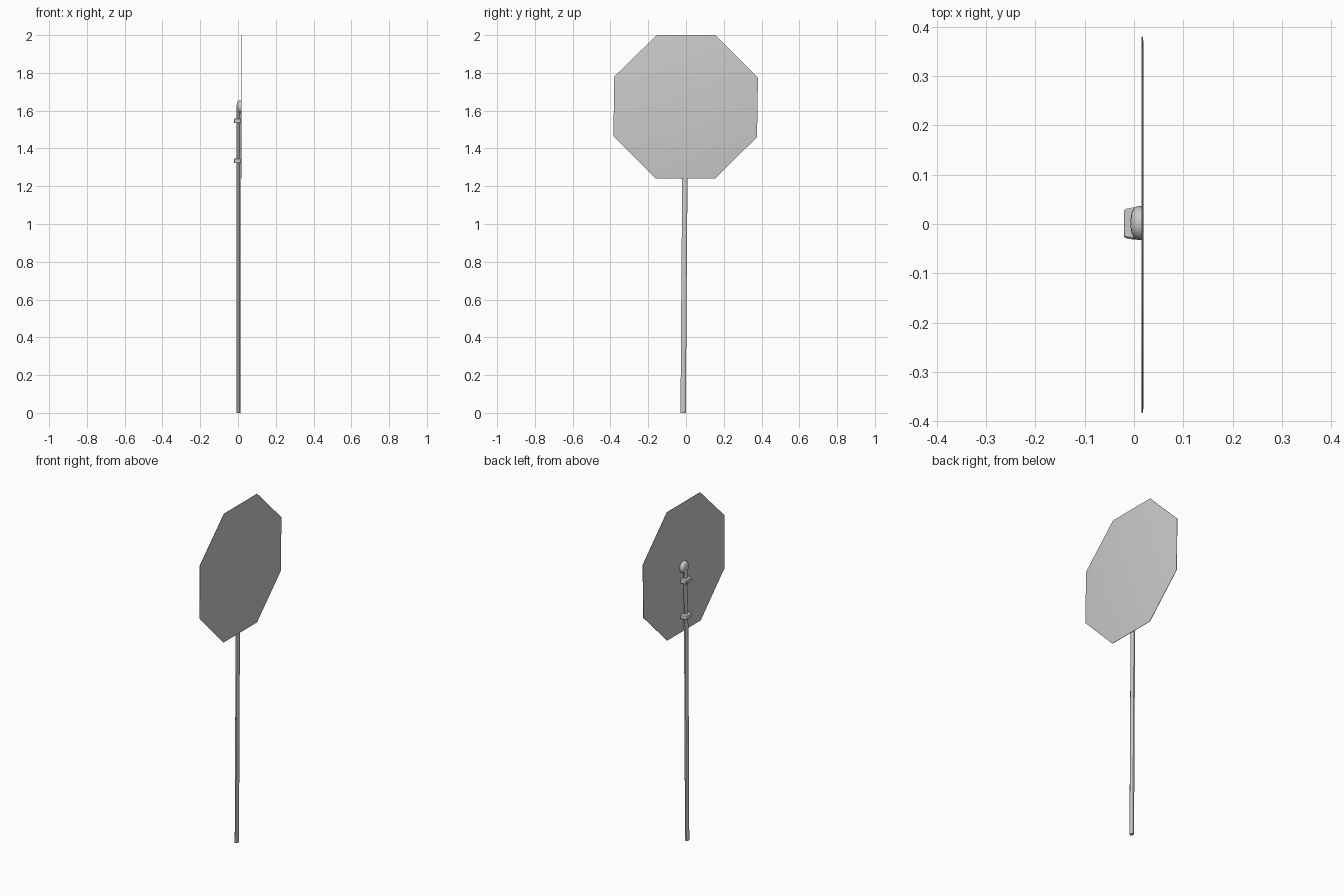
import bpy, bmesh, math
from mathutils import Vector

if "Cube" in bpy.data.objects:
    bpy.data.objects.remove(bpy.data.objects["Cube"])


def make_object(name, bm, angle=35):
    bmesh.ops.recalc_face_normals(bm, faces=bm.faces)
    mesh = bpy.data.meshes.new(name)
    bm.to_mesh(mesh)
    bm.free()
    ob = bpy.data.objects.new(name, mesh)
    bpy.context.collection.objects.link(ob)
    bpy.ops.object.select_all(action='DESELECT')
    ob.select_set(True)
    bpy.context.view_layer.objects.active = ob
    bpy.ops.object.shade_smooth_by_angle(angle=math.radians(angle))
    return ob


def loft(name, rings, angle=35):
    """Skin a stack of equal-length point rings and cap both ends."""
    bm = bmesh.new()
    rows = [[bm.verts.new(p) for p in ring] for ring in rings]
    n = len(rows[0])
    for a, b in zip(rows, rows[1:]):
        for i in range(n):
            j = (i + 1) % n
            bm.faces.new((a[i], a[j], b[j], b[i]))
    bm.faces.new(rows[0])
    bm.faces.new(rows[-1])
    return make_object(name, bm, angle)


# Octagonal sign plate, slightly dented, with a softened rim
outline = [(-0.155, 2.0), (0.155, 2.0), (0.381, 1.775), (0.376, 1.46),
           (0.153, 1.24), (-0.16, 1.24), (-0.384, 1.466), (-0.38, 1.78)]


def plate_ring(x, scale):
    return [(x, y * scale, 1.62 + (z - 1.62) * scale) for y, z in outline]


loft("sign_plate", [plate_ring(0.0155, 1.0), plate_ring(0.0175, 1.0),
                    plate_ring(0.0195, 0.965)], 60)


# Post, leaning a little sideways
def post_ring(z, y):
    pts = []
    for i in range(8):
        a = math.tau * (i + 0.5) / 8
        pts.append((0.003 + 0.0108 * math.cos(a), y + 0.0152 * math.sin(a), z))
    return pts


loft("post", [post_ring(0, -0.015), post_ring(0.6, -0.011),
              post_ring(1.24, -0.006), post_ring(1.61, 0.0)], 50)


# Domed boss at the middle of the plate back
def boss_ring(x, r):
    return [(x, 0.002 + r * math.cos(math.tau * i / 16),
             1.62 + r * math.sin(math.tau * i / 16)) for i in range(16)]


loft("centre_boss", [boss_ring(0.016, 0.035), boss_ring(0.006, 0.034),
                     boss_ring(-0.001, 0.029), boss_ring(-0.005, 0.02),
                     boss_ring(-0.007, 0.008)], 50)

# Two clamps holding the plate to the post
clamp_profile = [(0.016, -0.031), (-0.005, -0.031), (-0.0203, -0.028),
                 (-0.0203, 0.028), (-0.005, 0.031), (0.016, 0.031)]
for name, z, y0 in (("upper_clamp", 1.546, 0.002), ("lower_clamp", 1.334, 0.0)):
    rings = [[(x, y + y0, z + dz) for x, y in clamp_profile]
             for dz in (-0.012, 0.012)]
    clamp = loft(name, rings)
    bevel = clamp.modifiers.new("rounding", 'BEVEL')
    bevel.width = 0.003
    bevel.segments = 2
